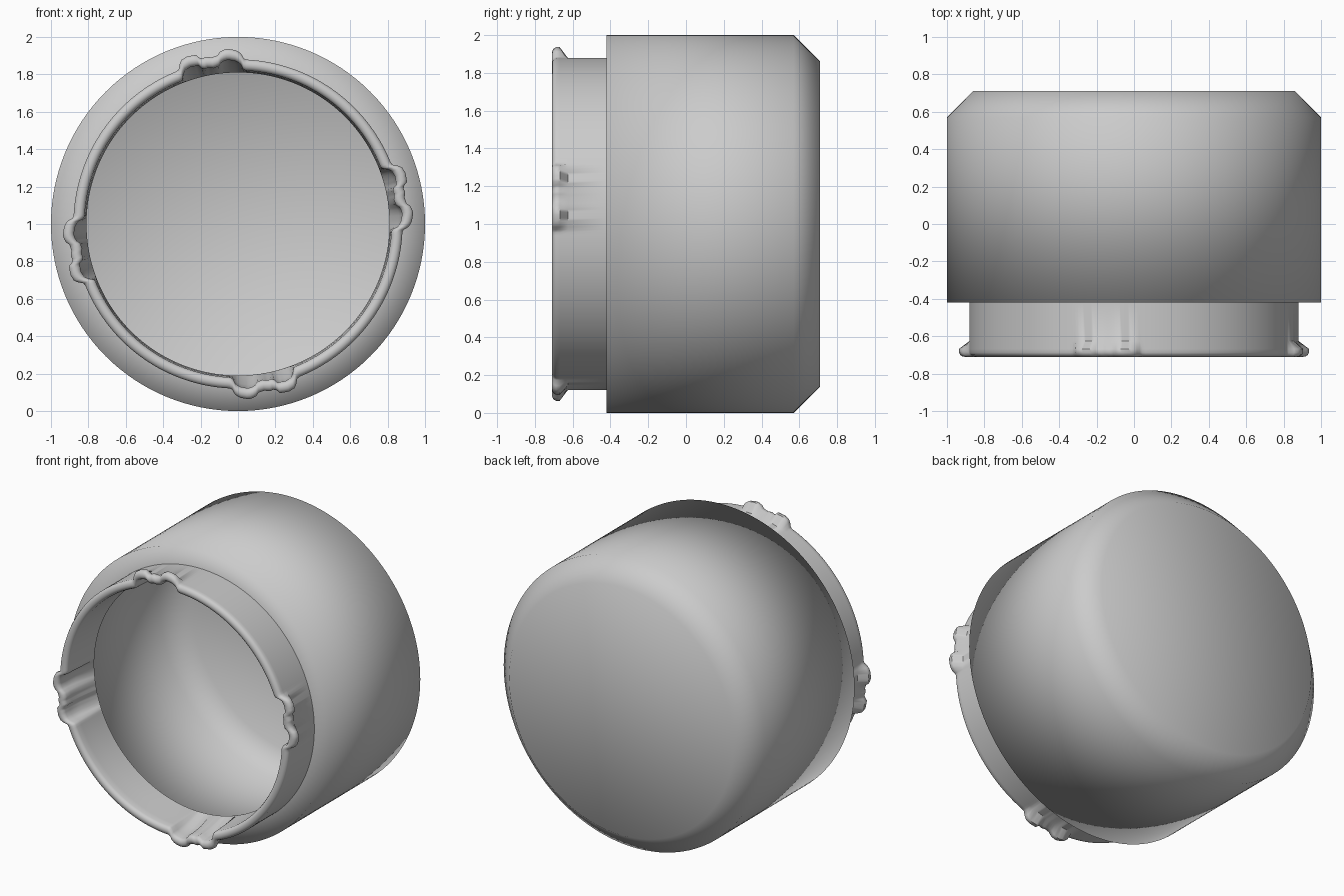
import bpy, bmesh, math

if "Cube" in bpy.data.objects:
    bpy.data.objects.remove(bpy.data.objects["Cube"])

CENTRE_Z = 1.0

# Radial bulge of one bayonet lug: (degrees from lug start, outward offset)
LUG = [(-2.5, 0), (-0.3, .042), (1.5, .052), (3.5, .058), (5.5, .052), (7, .028),
       (9, .022), (11, .03), (12.5, .024), (14, .052), (17, .056), (19, .048), (21.5, 0)]


def lug_offset(angle):
    """Bulge at an angle in radians; the lug repeats every quarter turn."""
    d = math.degrees(angle) % 90
    if d > 80:
        d -= 90
    for (a, u), (b, v) in zip(LUG, LUG[1:]):
        if a <= d <= b:
            t = (d - a) / (b - a)
            t = t * t * (3 - 2 * t)
            return u + (v - u) * t
    return 0.0


def lathe(name, profile, segments, cap=False, sharp_angle=None):
    """Revolve (radius, y, lug weight) points around the y axis."""
    bm = bmesh.new()
    rings = []
    for r, y, w in profile:
        ring = []
        for j in range(segments):
            a = math.tau * j / segments
            rr = r + w * lug_offset(a)
            ring.append(bm.verts.new((rr * math.cos(a), y, CENTRE_Z + rr * math.sin(a))))
        rings.append(ring)
    for p, q in zip(rings, rings[1:]):
        for j in range(segments):
            k = (j + 1) % segments
            bm.faces.new((p[j], q[j], q[k], p[k]))
    if cap:
        bm.faces.new(rings[-1][::-1])
    mesh = bpy.data.meshes.new(name)
    bm.to_mesh(mesh)
    bm.free()
    obj = bpy.data.objects.new(name, mesh)
    bpy.context.collection.objects.link(obj)
    bpy.ops.object.select_all(action='DESELECT')
    obj.select_set(True)
    bpy.context.view_layer.objects.active = obj
    if sharp_angle is None:
        bpy.ops.object.shade_smooth()
    else:
        bpy.ops.object.shade_smooth_by_angle(angle=math.radians(sharp_angle))
    return obj


# Hollow cup: front shoulder with round opening, straight wall, chamfer, flat back
lathe("cap_body", [(.81, -.42, 0), (1, -.42, 0), (1, .57, 0), (.86, .71, 0)],
      128, cap=True)

# Neck with rounded rim and four wavy lugs, listed from inner wall to outer wall
lathe("neck_with_lugs",
      [(.81, -.42, 0), (.815, -.55, .8), (.82, -.64, 1), (.821, -.685, 1),
       (.827, -.70, 1), (.838, -.707, 1), (.85, -.71, 1), (.863, -.707, 1),
       (.874, -.70, 1), (.88, -.688, 1), (.88, -.668, 1), (.88, -.625, 0),
       (.88, -.42, 0)],
      360, sharp_angle=50)
